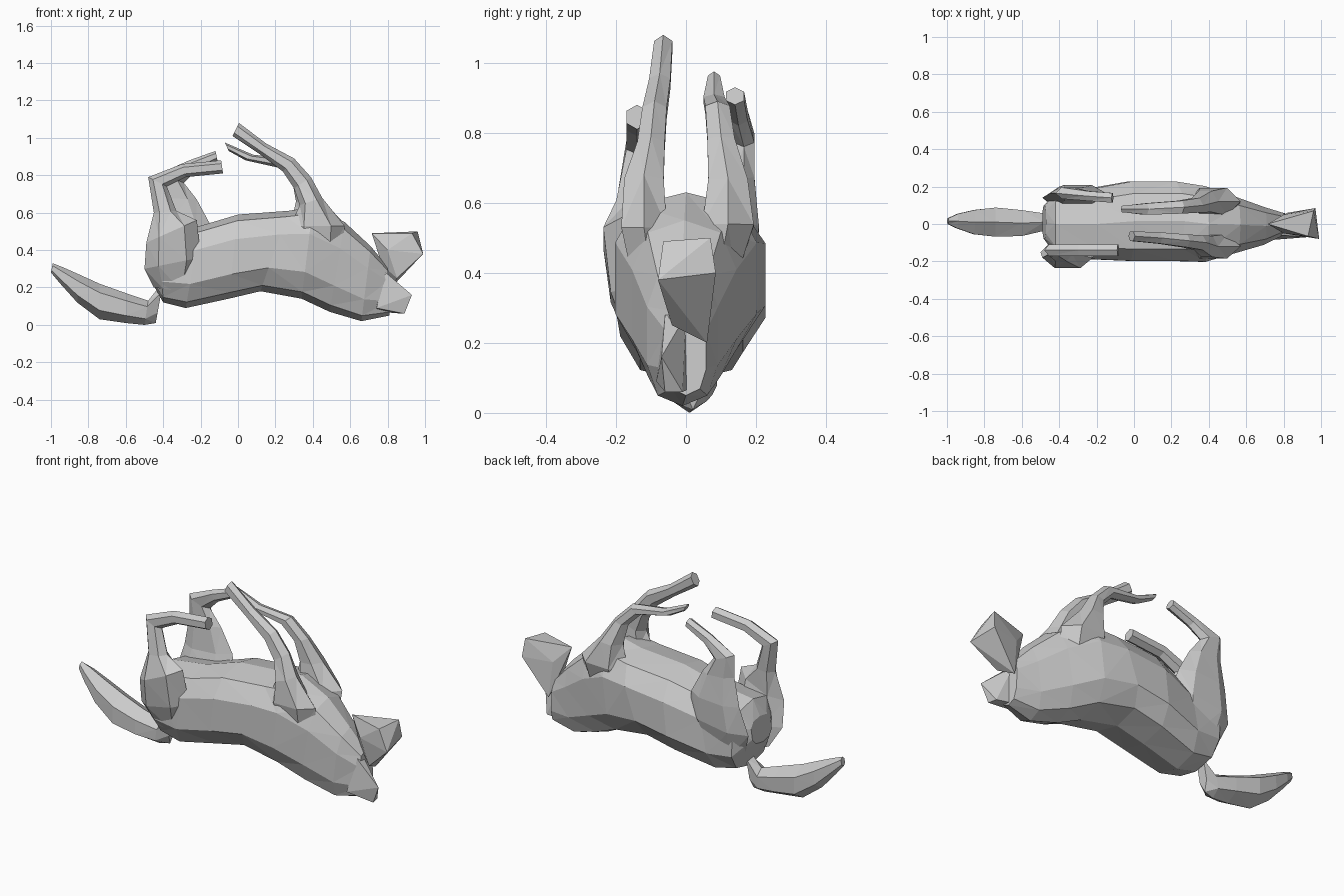
import bpy, bmesh, math


def finish(name, bm):
    bmesh.ops.triangulate(bm, faces=bm.faces[:], quad_method='SHORT_EDGE')
    bmesh.ops.recalc_face_normals(bm, faces=bm.faces[:])
    me = bpy.data.meshes.new(name)
    bm.to_mesh(me)
    bm.free()
    ob = bpy.data.objects.new(name, me)
    bpy.context.collection.objects.link(ob)
    return ob


def loft(name, rings, sides, power=1.0):
    """Skin rings; each is two side-view edge points (x, z), y centre, half width."""
    bm = bmesh.new()
    loops = []
    for x1, z1, x2, z2, yc, w in rings:
        loop = []
        for i in range(sides):
            a = 2 * math.pi * i / sides
            c, s = math.cos(a), math.sin(a)
            c = math.copysign(abs(c) ** power, c)
            s = math.copysign(abs(s) ** power, s)
            t = (1 - c) / 2
            loop.append(bm.verts.new((x1 + (x2 - x1) * t, yc + w * s, z1 + (z2 - z1) * t)))
        loops.append(loop)
    for p, q in zip(loops, loops[1:]):
        for i in range(sides):
            j = (i + 1) % sides
            bm.faces.new((p[i], p[j], q[j], q[i]))
    bm.faces.new(loops[0])
    bm.faces.new(loops[-1])
    return finish(name, bm)


def hull(name, points):
    bm = bmesh.new()
    for p in points:
        bm.verts.new(p)
    bmesh.ops.convex_hull(bm, input=bm.verts[:])
    return finish(name, bm)


# Torso, neck and skull: an animal lying on its back
loft("body", [
    (-0.47, 0.42, -0.49, 0.28, 0.01, 0.09),
    (-0.42, 0.50, -0.40, 0.12, 0.00, 0.18),
    (-0.20, 0.53, -0.28, 0.09, 0.00, 0.195),
    (0.00, 0.59, -0.05, 0.14, 0.015, 0.22),
    (0.27, 0.61, 0.12, 0.18, 0.015, 0.22),
    (0.40, 0.63, 0.34, 0.14, 0.00, 0.21),
    (0.57, 0.55, 0.49, 0.07, -0.005, 0.155),
    (0.71, 0.42, 0.66, 0.02, -0.01, 0.105),
    (0.80, 0.31, 0.81, 0.05, 0.00, 0.06)], 10, 0.75)

# Flared piece rising from the end of the head
hull("muzzle", [
    (0.715, 0.0, 0.49), (0.80, -0.05, 0.40), (0.80, 0.05, 0.40),
    (0.93, -0.065, 0.49), (0.96, 0.07, 0.50), (0.97, 0.085, 0.40),
    (0.99, -0.08, 0.38), (0.85, -0.04, 0.25), (0.82, 0.06, 0.20), (0.77, 0.0, 0.32)])

# Pointed flat ear on the near side
hull("ear", [
    (0.79, -0.06, 0.28), (0.74, -0.085, 0.09), (0.89, -0.06, 0.06), (0.93, -0.07, 0.16),
    (0.78, 0.00, 0.28), (0.76, 0.01, 0.07), (0.88, -0.01, 0.06)])

# Bushy tail
loft("tail", [
    (-0.40, 0.23, -0.44, 0.01, 0.02, 0.03),
    (-0.48, 0.13, -0.50, 0.00, 0.01, 0.055),
    (-0.60, 0.17, -0.60, 0.01, 0.005, 0.08),
    (-0.74, 0.22, -0.74, 0.03, 0.01, 0.09),
    (-0.85, 0.27, -0.86, 0.12, 0.01, 0.075),
    (-0.94, 0.31, -0.95, 0.22, 0.015, 0.045),
    (-0.99, 0.33, -1.00, 0.28, 0.015, 0.018)], 6)

# Hind legs: thigh, hock, long foot folded forward
loft("hind_leg_near", [
    (-0.45, 0.20, -0.25, 0.17, -0.10, 0.06),
    (-0.50, 0.30, -0.20, 0.36, -0.15, 0.075),
    (-0.49, 0.44, -0.22, 0.56, -0.18, 0.065),
    (-0.45, 0.60, -0.33, 0.61, -0.16, 0.045),
    (-0.48, 0.79, -0.38, 0.74, -0.14, 0.035),
    (-0.30, 0.86, -0.28, 0.79, -0.14, 0.035),
    (-0.09, 0.88, -0.08, 0.81, -0.14, 0.035)], 6)
loft("hind_leg_far", [
    (-0.44, 0.22, -0.20, 0.22, 0.10, 0.06),
    (-0.49, 0.36, -0.12, 0.42, 0.14, 0.07),
    (-0.45, 0.52, -0.15, 0.54, 0.165, 0.05),
    (-0.42, 0.68, -0.22, 0.67, 0.165, 0.035),
    (-0.42, 0.81, -0.29, 0.76, 0.165, 0.035),
    (-0.26, 0.88, -0.23, 0.82, 0.15, 0.03),
    (-0.12, 0.93, -0.11, 0.88, 0.14, 0.03)], 6)

# Forelegs: shoulder, elbow, paw reaching back over the belly
loft("foreleg_near", [
    (0.56, 0.38, 0.28, 0.38, -0.10, 0.06),
    (0.57, 0.53, 0.28, 0.53, -0.12, 0.075),
    (0.45, 0.68, 0.33, 0.64, -0.12, 0.065),
    (0.39, 0.79, 0.30, 0.73, -0.10, 0.045),
    (0.30, 0.89, 0.24, 0.82, -0.09, 0.04),
    (0.15, 0.97, 0.12, 0.91, -0.075, 0.035),
    (0.005, 1.08, -0.03, 1.01, -0.065, 0.03)], 6)
loft("foreleg_far", [
    (0.56, 0.38, 0.26, 0.38, 0.09, 0.06),
    (0.57, 0.54, 0.28, 0.53, 0.12, 0.085),
    (0.45, 0.67, 0.31, 0.66, 0.12, 0.065),
    (0.37, 0.79, 0.29, 0.77, 0.10, 0.045),
    (0.27, 0.89, 0.22, 0.84, 0.09, 0.04),
    (0.08, 0.91, 0.04, 0.88, 0.08, 0.035),
    (-0.07, 0.975, -0.05, 0.93, 0.08, 0.02)], 6)
